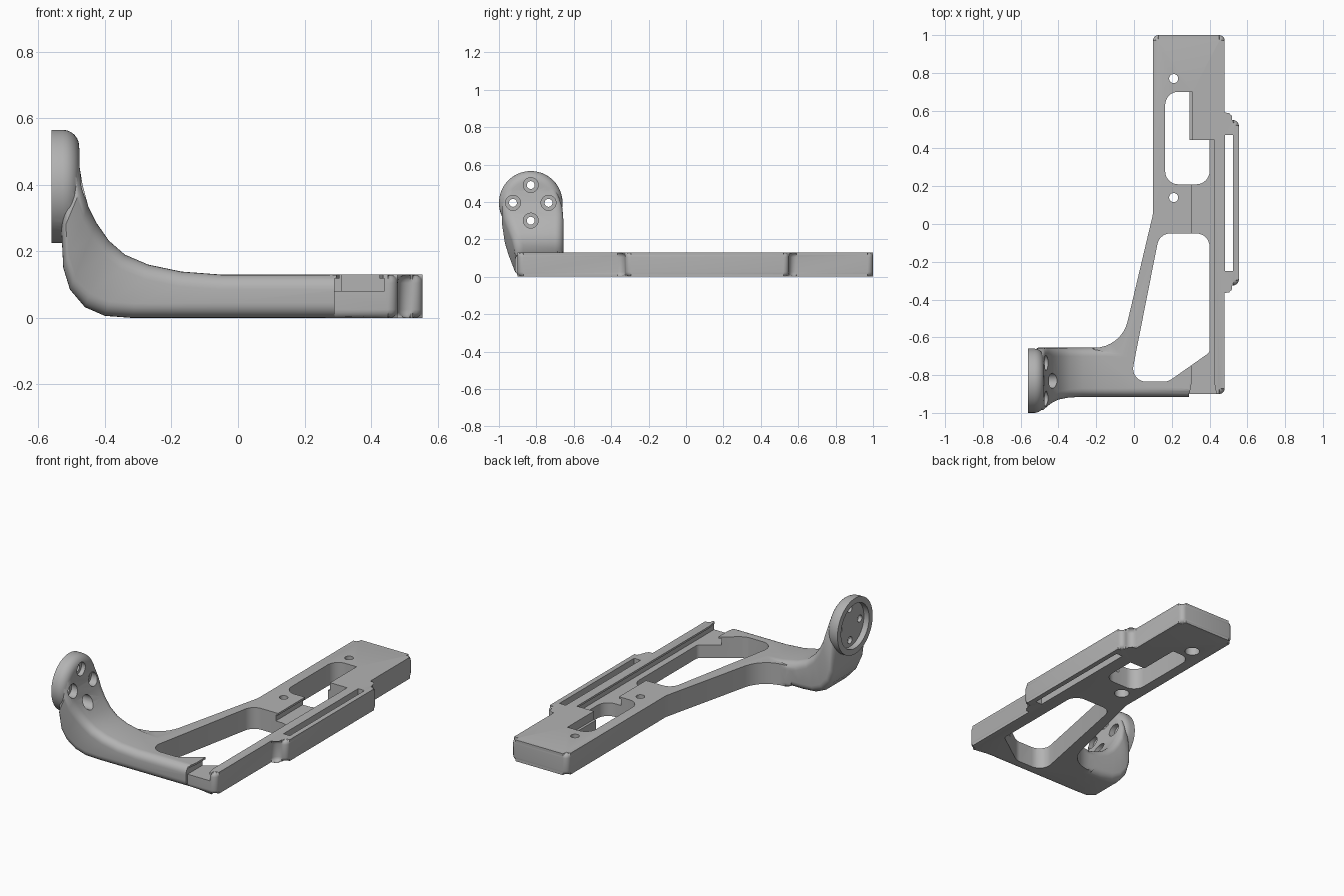
import bpy, bmesh, math
from mathutils import Vector, Matrix

if "Cube" in bpy.data.objects:
    bpy.data.objects.remove(bpy.data.objects["Cube"])

grey = bpy.data.materials.new("plain grey")
grey.use_nodes = True
grey.diffuse_color = (0.45, 0.45, 0.45, 1)
grey.node_tree.nodes["Principled BSDF"].inputs["Base Color"].default_value = grey.diffuse_color


def finish(bm, name):
    bmesh.ops.recalc_face_normals(bm, faces=bm.faces)
    mesh = bpy.data.meshes.new(name)
    bm.to_mesh(mesh)
    bm.free()
    mesh.materials.append(grey)
    ob = bpy.data.objects.new(name, mesh)
    bpy.context.collection.objects.link(ob)
    return ob


def fillet(corners, steps=8):
    """Outline from (x, y, radius) corners."""
    out = []
    for i, (x, y, r) in enumerate(corners):
        p = Vector((x, y))
        if not r:
            out.append(p)
            continue
        u = (Vector(corners[i - 1][:2]) - p).normalized()
        v = (Vector(corners[(i + 1) % len(corners)][:2]) - p).normalized()
        half = u.angle(v) / 2
        centre = p + (u + v).normalized() * r / math.sin(half)
        a = (p + u * r / math.tan(half) - centre).normalized()
        b = (p + v * r / math.tan(half) - centre).normalized()
        out += [centre + a.slerp(b, k / steps).normalized() * r for k in range(steps + 1)]
    return out


def skin(bm, rings):
    """Closed solid through a list of vertex rings."""
    for a, b in zip(rings, rings[1:]):
        for i in range(len(a)):
            bm.faces.new((a[i - 1], a[i], b[i], b[i - 1]))
    bm.faces.new(rings[0][::-1])
    bm.faces.new(rings[-1])


def prism(name, corners, z0, z1, bevel=0):
    bm = bmesh.new()
    outline = fillet(corners)
    skin(bm, [[bm.verts.new((p.x, p.y, z)) for p in outline] for z in (z0, z1)])
    if bevel:
        rims = [e for e in bm.edges if abs(e.verts[0].co.z - e.verts[1].co.z) < 1e-5]
        bmesh.ops.bevel(bm, geom=rims, offset=bevel, segments=4, profile=0.5,
                        affect='EDGES', clamp_overlap=False)
    return finish(bm, name)


def box(name, x0, x1, y0, y1, z0, z1):
    return prism(name, [(x0, y0, 0), (x1, y0, 0), (x1, y1, 0), (x0, y1, 0)], z0, z1)


def rod(name, start, end, radius, axis, bevel=0, sides=32):
    """Cylinder along X or Z, with an optional rounded far rim."""
    start, end = Vector(start), Vector(end)
    turn = Matrix.Rotation(math.pi / 2, 4, 'Y') if axis == 'X' else Matrix()
    bm = bmesh.new()
    bmesh.ops.create_cone(bm, cap_ends=True, segments=sides, radius1=radius, radius2=radius,
                          depth=(end - start).length,
                          matrix=Matrix.Translation((start + end) / 2) @ turn)
    if bevel:
        rim = [e for e in bm.edges if all(abs(v.co.x - end.x) < 1e-4 for v in e.verts)]
        bmesh.ops.bevel(bm, geom=rim, offset=bevel, segments=6, profile=0.5, affect='EDGES')
    return finish(bm, name)


def combine(target, tool, operation):
    mod = target.modifiers.new(operation.lower(), 'BOOLEAN')
    mod.operation, mod.object, mod.solver = operation, tool, 'EXACT'
    bpy.context.view_layer.objects.active = target
    bpy.ops.object.modifier_apply(modifier=mod.name)
    bpy.data.objects.remove(tool)


# Base plate with side bulge and swept rear edge of the arm
frame = prism("bracket_frame", [
    (0.48, -0.90, 0.03), (0.48, -0.325, 0.04), (0.555, -0.325, 0.03),
    (0.555, 0.55, 0.03), (0.48, 0.55, 0.04), (0.48, 1, 0.03), (0.10, 1, 0.03),
    (0.10, 0.05, 0.1), (-0.067, -0.655, 0.18), (-0.25, -0.655, 0),
    (-0.25, -0.75, 0), (0.1, -0.86, 0), (0.29, -0.90, 0)], 0, 0.13, 0.025)

# Curved arm: outer point, inner point, front and rear limits of each section
F, R = -0.915, -0.655
sections = [
    (0.29, 0, 0.29, .13, F, R), (-0.05, 0, -0.05, .13, F, R),
    (-0.20, 0, -0.17, .139, F, R), (-0.32, 0, -0.27, .16, F, R),
    (-0.40, .006, -0.34, .19, -.92, R), (-0.46, .032, -0.388, .232, -.93, R),
    (-0.505, .085, -0.425, .285, -.95, R), (-0.525, .15, -0.45, .335, -.97, R),
    (-0.53, .25, -0.467, .40, -.985, -.66), (-0.53, .36, -0.477, .46, -.975, -.68),
    (-0.53, .46, -0.482, .50, -.94, -.72)]
bm = bmesh.new()
rings = []
for ox, oz, ix, iz, y0, y1 in sections:
    outer, inner = Vector((ox, 0, oz)), Vector((ix, 0, iz))
    height = (inner - outer).length
    r = min(0.045, height * 0.4)
    ring = fillet([(y0, 0, r), (y1, 0, r), (y1, height, r), (y0, height, r)], 6)
    rings.append([bm.verts.new(outer.lerp(inner, p.y / height) + Vector((0, p.x, 0)))
                  for p in ring])
skin(bm, rings)
combine(frame, finish(bm, "arm"), 'UNION')

# Round mounting flange
CY, CZ = -0.83, 0.395
combine(frame, rod("flange", (-0.56, CY, CZ), (-0.477, CY, CZ), 0.17, 'X', 0.05, 64), 'UNION')

# Flange recess and four counterbored bolt holes
cuts = [rod("recess", (-0.6, CY, CZ), (-0.525, CY, CZ), 0.135, 'X', 0, 64)]
for k in range(4):
    y = CY + 0.095 * round(math.cos(k * math.pi / 2))
    z = CZ + 0.095 * round(math.sin(k * math.pi / 2))
    cuts.append(rod("bolt_hole", (-0.6, y, z), (-0.4, y, z), 0.021, 'X'))
    cuts.append(rod("counterbore", (-0.503, y, z), (-0.3, y, z), 0.04, 'X'))

# Windows, side slot and plate screw holes
cuts.append(prism("lower_window", [
    (0.135, -0.05, 0.07), (-0.02, -0.835, 0.07), (0.18, -0.835, 0.08),
    (0.40, -0.68, 0.03), (0.40, -0.05, 0.07)], -0.1, 0.2))
cuts.append(prism("upper_window", [
    (0.165, 0.70, 0.07), (0.165, 0.21, 0.07), (0.40, 0.21, 0.07),
    (0.40, 0.445, 0), (0.295, 0.445, 0), (0.295, 0.70, 0)], -0.1, 0.2))
cuts.append(box("window_ledge", 0.28, 0.31, 0.44, 0.70, 0.08, 0.2))
cuts.append(box("side_slot", 0.482, 0.525, -0.25, 0.47, -0.1, 0.2))
for y in (0.14, 0.77):
    cuts.append(rod("screw_hole", (0.21, y, -0.1), (0.21, y, 0.2), 0.024, 'Z'))
    cuts.append(rod("screw_recess", (0.21, y, -0.1), (0.21, y, 0.05), 0.042, 'Z'))

# Undercut rail groove with flared entry
cuts.append(box("groove_undercut", 0.29, 0.44, -1, 0.445, 0.08, 0.118))
cuts.append(prism("groove_mouth", [
    (0.288, -0.93, 0), (0.442, -0.93, 0), (0.425, -0.84, 0), (0.425, 0.445, 0),
    (0.305, 0.445, 0), (0.305, -0.84, 0)], 0.08, 0.2))

for cut in cuts:
    combine(frame, cut, 'DIFFERENCE')

bpy.ops.object.select_all(action='DESELECT')
frame.select_set(True)
bpy.context.view_layer.objects.active = frame
bpy.ops.object.shade_smooth_by_angle(angle=math.radians(30))
